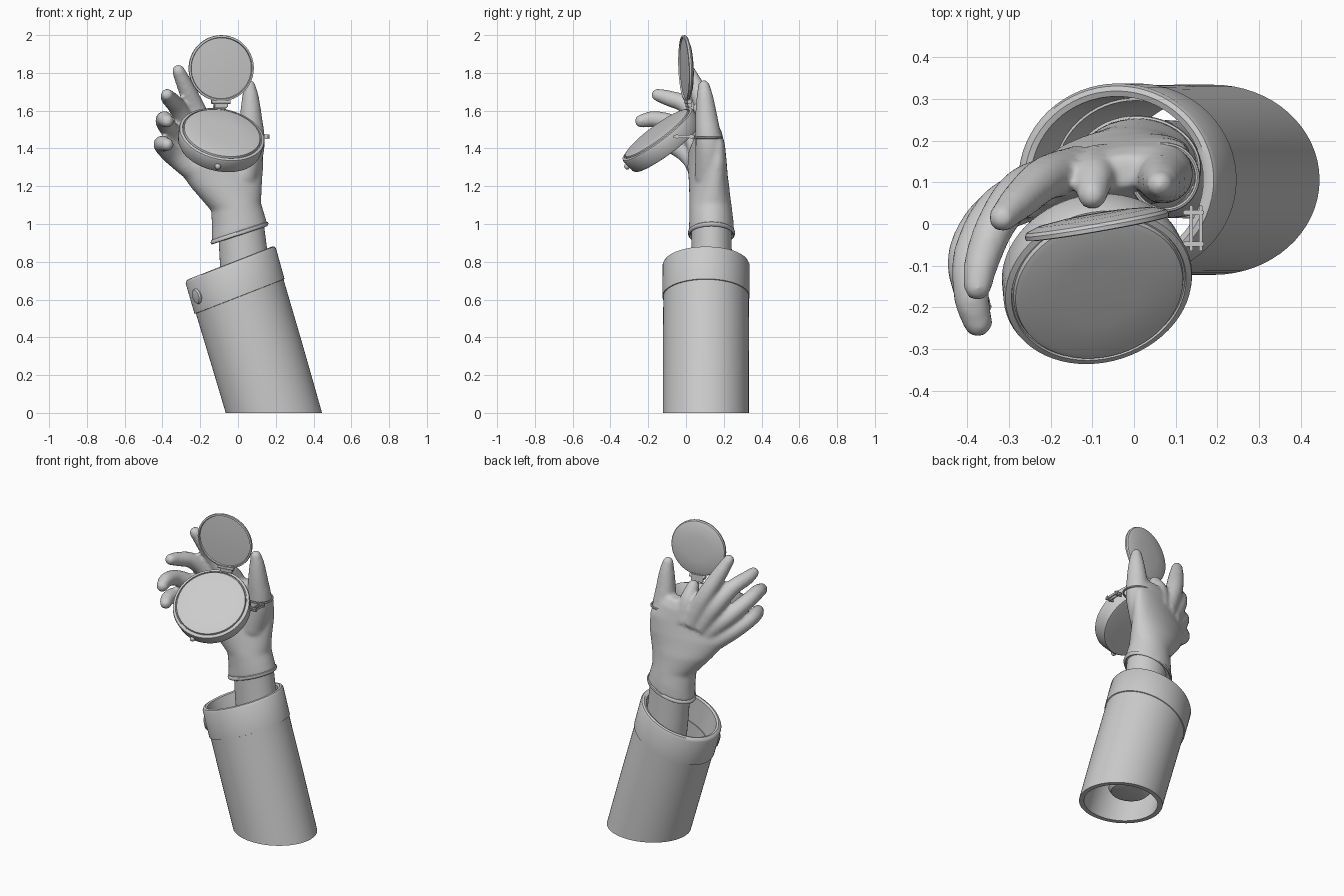
import bpy, bmesh, math
from mathutils import Vector, Matrix

cube = bpy.data.objects.get("Cube")
if cube:
    bpy.data.objects.remove(cube, do_unlink=True)

grey = bpy.data.materials.new("plain_grey")
grey.use_nodes = True
grey.diffuse_color = (0.6, 0.6, 0.6, 1)
grey.node_tree.nodes["Principled BSDF"].inputs["Base Color"].default_value = (0.6, 0.6, 0.6, 1)


def finish(name, bm, angle=40):
    """Turn a bmesh into a shaded object."""
    bmesh.ops.recalc_face_normals(bm, faces=bm.faces)
    mesh = bpy.data.meshes.new(name)
    bm.to_mesh(mesh)
    bm.free()
    mesh.materials.append(grey)
    ob = bpy.data.objects.new(name, mesh)
    bpy.context.collection.objects.link(ob)
    bpy.ops.object.select_all(action='DESELECT')
    ob.select_set(True)
    bpy.context.view_layer.objects.active = ob
    bpy.ops.object.shade_smooth_by_angle(angle=math.radians(angle))
    return ob


def loft(bm, rings, caps=True, loop=False):
    """Skin a list of point rings."""
    rows = [[bm.verts.new(p) for p in ring] for ring in rings]
    n = len(rows[0])
    pairs = list(zip(rows, rows[1:])) + ([(rows[-1], rows[0])] if loop else [])
    for a, b in pairs:
        for i in range(n):
            j = (i + 1) % n
            bm.faces.new((a[i], a[j], b[j], b[i]))
    if caps and not loop:
        bm.faces.new(rows[0][::-1])
        bm.faces.new(rows[-1])


def oval(cx, cy, cz, a, b, slope=0, shear=0, n=64):
    """Ellipse that rises by slope and swings back by shear along x."""
    ring = []
    for i in range(n):
        t = math.tau * i / n
        dx = a * math.cos(t)
        ring.append(Vector((cx + dx, cy + b * math.sin(t) + shear * dx, cz + slope * dx)))
    return ring


def spline(pts, steps=6):
    """Catmull-Rom through (x, y, z, radius) points."""
    p = [Vector(q) for q in pts]
    p = [2 * p[0] - p[1]] + p + [2 * p[-1] - p[-2]]
    out = []
    for k in range(1, len(p) - 2):
        a, b, c, d = p[k - 1:k + 3]
        for s in range(steps):
            t = s / steps
            out.append(0.5 * (2 * b + (c - a) * t + (2 * a - 5 * b + 4 * c - d) * t * t
                              + (3 * b - a - 3 * c + d) * t ** 3))
    return out + [p[-2]]


def finger(bm, pts, n=20):
    """Tapered tube with a rounded tip."""
    path = spline(pts)
    end, before = path[-1], path[-2]
    way = (end - before).to_3d().normalized()
    for k in (0.4, 0.7, 0.9, 0.99):
        tip = (end.to_3d() + way * end.w * k).to_4d()
        tip.w = end.w * math.sqrt(1 - k * k)
        path.append(tip)
    rings = []
    for i, p in enumerate(path):
        tan = (path[min(i + 1, len(path) - 1)] - path[max(i - 1, 0)]).to_3d().normalized()
        u = tan.cross(Vector((0.3, 1, 0))).normalized()
        v = tan.cross(u)
        rings.append([p.to_3d() + p.w * (u * math.cos(math.tau * k / n) + v * math.sin(math.tau * k / n))
                      for k in range(n)])
    loft(bm, rings)


def lathe(name, profile, frame, n=64):
    """Revolve (radius, height) steps about the frame's z axis."""
    bm = bmesh.new()
    loft(bm, [[frame @ p for p in oval(0, 0, h, r, r, n=n)] for r, h in profile])
    return finish(name, bm, 30)


def frame_from(x_axis, y_hint, origin):
    x = Vector(x_axis).normalized()
    z = x.cross(Vector(y_hint)).normalized()
    m = Matrix((x, z.cross(x), z)).transposed().to_4x4()
    m.translation = origin
    return m


def box(name, centre, size, frame=Matrix()):
    bm = bmesh.new()
    bmesh.ops.create_cube(bm, size=1, matrix=frame @ Matrix.Translation(centre) @ Matrix.Diagonal((*size, 1)))
    bmesh.ops.bevel(bm, geom=bm.edges[:], offset=min(size) * 0.2, segments=2, affect='EDGES')
    return finish(name, bm)


# Sleeve: hollow leaning tube
Y = 0.106
bm = bmesh.new()
loft(bm, [oval(0.19, Y, 0, 0.255, 0.228),
          oval(0.10, Y, 0.31, 0.243, 0.228, 0.2),
          oval(0.005, Y, 0.63, 0.232, 0.226, 0.39),
          oval(0.005, Y, 0.63, 0.195, 0.19, 0.39),
          oval(0.10, Y, 0.31, 0.21, 0.195, 0.2),
          oval(0.19, Y, 0, 0.225, 0.2)], loop=True)
finish("sleeve", bm)

# Turned cuff with rounded rim
bm = bmesh.new()
loft(bm, [oval(0.01, Y, 0.615, 0.225, 0.222, 0.39),
          oval(0.008, Y, 0.617, 0.238, 0.231, 0.39),
          oval(-0.038, Y, 0.778, 0.239, 0.231, 0.39),
          oval(-0.041, Y, 0.79, 0.232, 0.225, 0.39),
          oval(-0.042, Y, 0.794, 0.22, 0.213, 0.39),
          oval(-0.041, Y, 0.788, 0.207, 0.2, 0.39),
          oval(0.01, Y, 0.615, 0.2, 0.196, 0.39)], loop=True)
finish("sleeve_cuff", bm)

# Cuff button
knob = frame_from((-0.45, 0.86, -0.1), (-0.27, 0, 0.95), (-0.208, -0.005, 0.62))
if knob.col[2].x > 0:
    knob = knob @ Matrix.Rotation(math.pi, 4, 'X')
lathe("cuff_button", [(0.042, -0.02), (0.043, 0.012), (0.036, 0.02), (0.015, 0.024)], knob, 32)

# Forearm, rounded at its hidden end
bm = bmesh.new()
loft(bm, [oval(0.145, 0.128, 0.07, 0.08, 0.07),
          oval(0.143, 0.128, 0.078, 0.112, 0.1),
          oval(0.14, 0.128, 0.1, 0.13, 0.115),
          oval(0.08, 0.132, 0.45, 0.135, 0.117),
          oval(0.035, 0.135, 0.78, 0.13, 0.108),
          oval(0.015, 0.135, 1.0, 0.122, 0.106)])
finish("forearm", bm)

# Gloved hand: palm and digits fused into one smooth skin
bm = bmesh.new()
palm = [(0.008, 0.135, 0.95, 0.148, 0.12, 0.33, 0),
        (0.0, 0.134, 1.02, 0.138, 0.117, 0.28, 0),
        (-0.01, 0.13, 1.09, 0.132, 0.112, 0.15, 0.05),
        (-0.06, 0.122, 1.2, 0.187, 0.103, 0.05, 0.15),
        (-0.095, 0.112, 1.31, 0.23, 0.088, 0.05, 0.25),
        (-0.095, 0.11, 1.4, 0.225, 0.074, 0.12, 0.28),
        (-0.075, 0.118, 1.48, 0.17, 0.06, 0.15, 0.2),
        (-0.065, 0.12, 1.53, 0.12, 0.04, 0.15, 0.1)]
loft(bm, [oval(*s, n=40) for s in palm])
finger(bm, [(0.02, 0.13, 1.25, 0.085), (0.07, 0.122, 1.42, 0.072), (0.068, 0.108, 1.56, 0.06),
            (0.066, 0.1, 1.67, 0.045), (0.062, 0.095, 1.73, 0.032)])
finger(bm, [(-0.08, 0.14, 1.4, 0.055), (-0.095, 0.115, 1.53, 0.05), (-0.1, 0.07, 1.61, 0.036)])
finger(bm, [(-0.13, 0.13, 1.4, 0.06), (-0.21, 0.11, 1.58, 0.053), (-0.27, 0.06, 1.71, 0.046),
            (-0.315, 0.015, 1.81, 0.034)])
finger(bm, [(-0.18, 0.11, 1.38, 0.06), (-0.27, 0.08, 1.53, 0.053), (-0.33, 0.0, 1.63, 0.047),
            (-0.365, -0.09, 1.665, 0.042), (-0.375, -0.15, 1.683, 0.034)])
finger(bm, [(-0.2, 0.09, 1.33, 0.06), (-0.32, 0.04, 1.45, 0.053), (-0.385, -0.07, 1.53, 0.047),
            (-0.39, -0.17, 1.555, 0.043), (-0.375, -0.235, 1.545, 0.036)])
finger(bm, [(-0.22, 0.08, 1.27, 0.06), (-0.34, 0.02, 1.36, 0.053), (-0.4, -0.07, 1.415, 0.046),
            (-0.395, -0.15, 1.425, 0.042), (-0.375, -0.2, 1.42, 0.035)])
glove = finish("gloved_hand", bm, 180)
skin = glove.modifiers.new("fuse", 'REMESH')
skin.mode = 'VOXEL'
skin.voxel_size = 0.011
skin.use_smooth_shade = True
relax = glove.modifiers.new("relax", 'SMOOTH')
relax.factor = 0.5
relax.iterations = 5

# Rolled hem of the glove
bm = bmesh.new()
hem = []
for i in range(8):
    t = math.tau * i / 8
    grow = 0.007 * math.cos(t)
    hem.append(oval(0.008, 0.135, 0.952 + 0.012 * math.sin(t), 0.146 + grow, 0.118 + grow, 0.33))
loft(bm, hem, loop=True)
finish("glove_hem", bm)

# Round case held in the palm
case = frame_from((0.97, 0.16, -0.1), (-0.14, 0.78, 0.61), (-0.085, -0.152, 1.475))
lathe("case_base", [(0.2, -0.09), (0.215, -0.087), (0.222, -0.075), (0.23, -0.01), (0.227, 0),
                    (0.213, 0.004), (0.211, -0.002), (0.207, -0.002), (0.204, 0.009), (0.19, 0.013),
                    (0.1, 0.016), (0.01, 0.017)], case)
bm = bmesh.new()
bmesh.ops.create_uvsphere(bm, u_segments=16, v_segments=10, radius=0.016,
                          matrix=case @ Matrix.Translation((-0.03, -0.228, -0.045)))
finish("case_catch", bm)

# Open lid with raised rim and bulging back
lid = frame_from((0.985, 0.17, 0), (0, -0.04, 1), (-0.09, 0.003, 1.825))
lathe("case_lid", [(0.01, -0.022), (0.08, -0.02), (0.14, -0.014), (0.17, -0.004), (0.175, 0.004),
                   (0.174, 0.014), (0.164, 0.016), (0.161, 0.008), (0.1, 0.011), (0.01, 0.012)], lid)

# Hinge: block and pin
box("hinge_block", (0, -0.185, -0.004), (0.075, 0.05, 0.022), lid)
pin = lid @ Matrix.Translation((0, -0.178, 0)) @ Matrix.Rotation(math.pi / 2, 4, 'Y')
lathe("hinge_pin", [(0.012, -0.05), (0.012, 0.05)], pin, 16)

# Side clasp and thin band
for x in (0.137, 0.16):
    box("clasp_rail", (x, -0.01, 1.462), (0.008, 0.11, 0.016))
for y in (0.028, -0.048):
    box("clasp_bar", (0.143, y, 1.462), (0.05, 0.012, 0.026))
bm = bmesh.new()
band = []
for i in range(8):
    t = math.tau * i / 8
    r = 0.078 + 0.006 * math.cos(t)
    band.append(oval(0.074, 0.112, 1.46 + 0.006 * math.sin(t), r, r, -0.05, n=40))
loft(bm, band, loop=True)
finish("thumb_band", bm)
